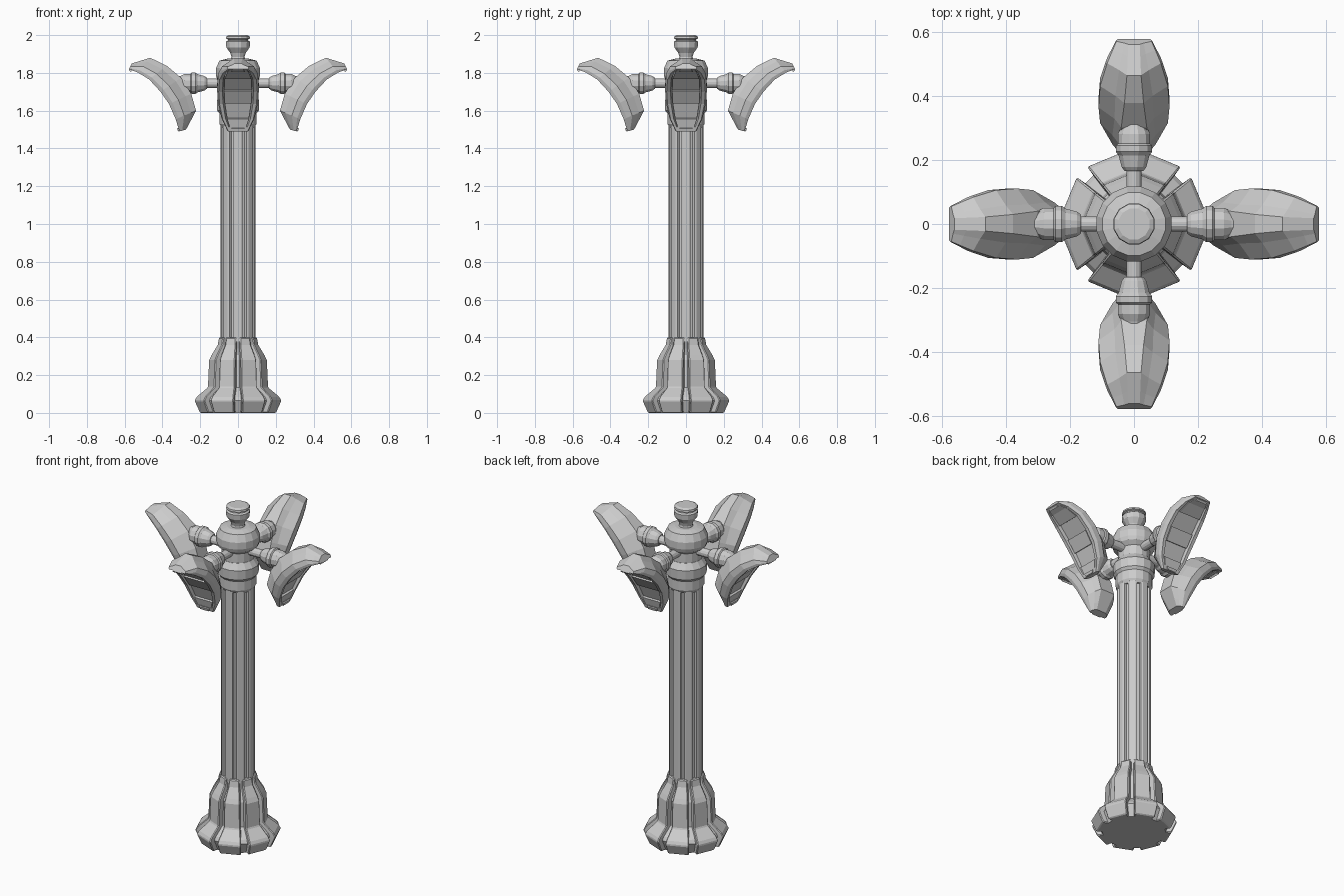
import bpy, bmesh
from math import sin, cos, pi, radians
from mathutils import Vector

if "Cube" in bpy.data.objects:
    bpy.data.objects.remove(bpy.data.objects["Cube"])


def loft(name, rings, turn=0.0, bevel=0.0):
    """Skin a list of closed rings, cap both ends, turn about z."""
    bm = bmesh.new()
    loops = [[bm.verts.new(p) for p in ring] for ring in rings]
    n = len(loops[0])
    for a, b in zip(loops, loops[1:]):
        for i in range(n):
            j = (i + 1) % n
            bm.faces.new((a[i], a[j], b[j], b[i]))
    bm.faces.new(loops[0][::-1])
    bm.faces.new(loops[-1])
    bmesh.ops.recalc_face_normals(bm, faces=bm.faces)
    me = bpy.data.meshes.new(name)
    bm.to_mesh(me)
    bm.free()
    ob = bpy.data.objects.new(name, me)
    bpy.context.collection.objects.link(ob)
    ob.rotation_euler.z = turn
    if bevel:
        m = ob.modifiers.new("edge", 'BEVEL')
        m.width, m.segments, m.limit_method = bevel, 1, 'ANGLE'
        m.angle_limit = radians(35)
    return ob


def lathe(name, profile, sides, phase=0.0):
    """Profile of (radius, z) around the z axis."""
    return loft(name, [[(r * cos(phase + 2 * pi * i / sides),
                         r * sin(phase + 2 * pi * i / sides), z)
                        for i in range(sides)] for r, z in profile])


# Base: inner body and eight flared panels with gaps between
base = [(.195, 0), (.223, .065), (.212, .085), (.155, .135), (.149, .28),
        (.137, .305), (.105, .36), (.098, .40)]
lathe("base_core", [(max(r - .022, .08), z) for r, z in base[:-1]], 16, pi / 16)
for k in range(8):
    loft("base_panel", [[(r, -.3 * r, z), (r, .3 * r, z),
                         (r - .05, .25 * r, z), (r - .05, -.25 * r, z)]
                        for r, z in base], pi / 8 + k * pi / 4, .005)

# Fluted column
lathe("column_core", [(.078, .02), (.078, 1.56)], 16, pi / 16)
for k in range(8):
    loft("column_rib", [[(.06, -.024, z), (.087, -.024, z), (.092, -.015, z),
                         (.092, .015, z), (.087, .024, z), (.06, .024, z)]
                        for z in (.3, 1.55)], k * pi / 4)

# Collar, hub and finial
lathe("collar", [(.088, 1.51), (.1, 1.53), (.1, 1.585), (.112, 1.6), (.114, 1.655),
                 (.1, 1.675), (.09, 1.69)], 16, pi / 16)
lathe("hub", [(.088, 1.68), (.088, 1.745), (.112, 1.765), (.119, 1.785), (.119, 1.825),
              (.1, 1.865), (.06, 1.875)], 16, pi / 16)
lathe("finial", [(.042, 1.86), (.036, 1.885), (.042, 1.905), (.064, 1.935), (.066, 1.965),
                 (.056, 1.972), (.056, 1.978), (.066, 1.982), (.064, 1.993), (.05, 2.0)],
      12, pi / 12)

# Lamp head stations: underside x,z / back x,z / half width / spine half width
stations = [(.31, 1.49, .275, 1.50, .055, .03), (.33, 1.555, .222, 1.60, .088, .045),
            (.365, 1.635, .248, 1.69, .106, .045), (.41, 1.70, .302, 1.775, .111, .04),
            (.47, 1.765, .378, 1.838, .106, .03), (.53, 1.802, .465, 1.88, .084, .022),
            (.578, 1.82, .562, 1.85, .055, .018)]


def head_ring(s, recess):
    low, back = Vector((s[0], 0, s[1])), Vector((s[2], 0, s[3]))
    w, spine = s[4], s[5]
    half = [(recess, .68 * w), (0, .74 * w), (0, .92 * w), (.15, w), (.42, w),
            (.75, max(spine * 1.5, w * .55)), (1, spine)]
    side = [low.lerp(back, t) + Vector((0, y, 0)) for t, y in half]
    return side + [Vector((p.x, -p.y, p.z)) for p in reversed(side)]


def lens_ring(s, t_out, width):
    low, back = Vector((s[0], 0, s[1])), Vector((s[2], 0, s[3]))
    return [low.lerp(back, t) + Vector((0, y, 0)) for t, y in
            ((t_out, -width), (t_out, width), (.4, width), (.4, -width))]


def mix(a, b, t):
    return [p + (q - p) * t for p, q in zip(a, b)]


socket = [(.165, .03), (.178, .04), (.215, .05), (.226, .059), (.246, .059),
          (.251, .052), (.282, .052), (.305, .04), (.34, .03)]
first, last = mix(*stations[:2], .35), mix(*stations[-2:], .6)
head = ([head_ring(stations[0], 0), head_ring(first, 0), head_ring(first, .25)]
        + [head_ring(s, .25) for s in stations[1:-1]]
        + [head_ring(last, .25), head_ring(last, 0), head_ring(stations[-1], 0)])

# Four arms, each with socket, curved head and stepped lens
for k in range(4):
    a = k * pi / 2

    def spun(name, profile, sides=12):
        loft(name, [[(x, r * cos(2 * pi * (i + .5) / sides),
                      1.745 + r * sin(2 * pi * (i + .5) / sides))
                     for i in range(sides)] for x, r in profile], a)

    spun("arm", [(.05, .025), (.2, .025)])
    spun("arm_socket", socket)
    loft("lamp_head", head, a)
    rows = [first] + stations[1:-1] + [last]
    for i, (p, q) in enumerate(zip(rows, rows[1:])):
        out = (.02, .12, .05, .12, .05, .02)[i]
        loft("lamp_lens", [lens_ring(p, out, .66 * p[4]),
                           lens_ring(q, out, .66 * q[4])], a)
    # Small end clips on the rim
    for s, t in ((stations[0], first), (last, stations[-1])):
        loft("lens_clip", [lens_ring(mix(s, t, .1), -.18, .5 * s[4]),
                           lens_ring(mix(s, t, .8), -.12, .5 * t[4])], a)
